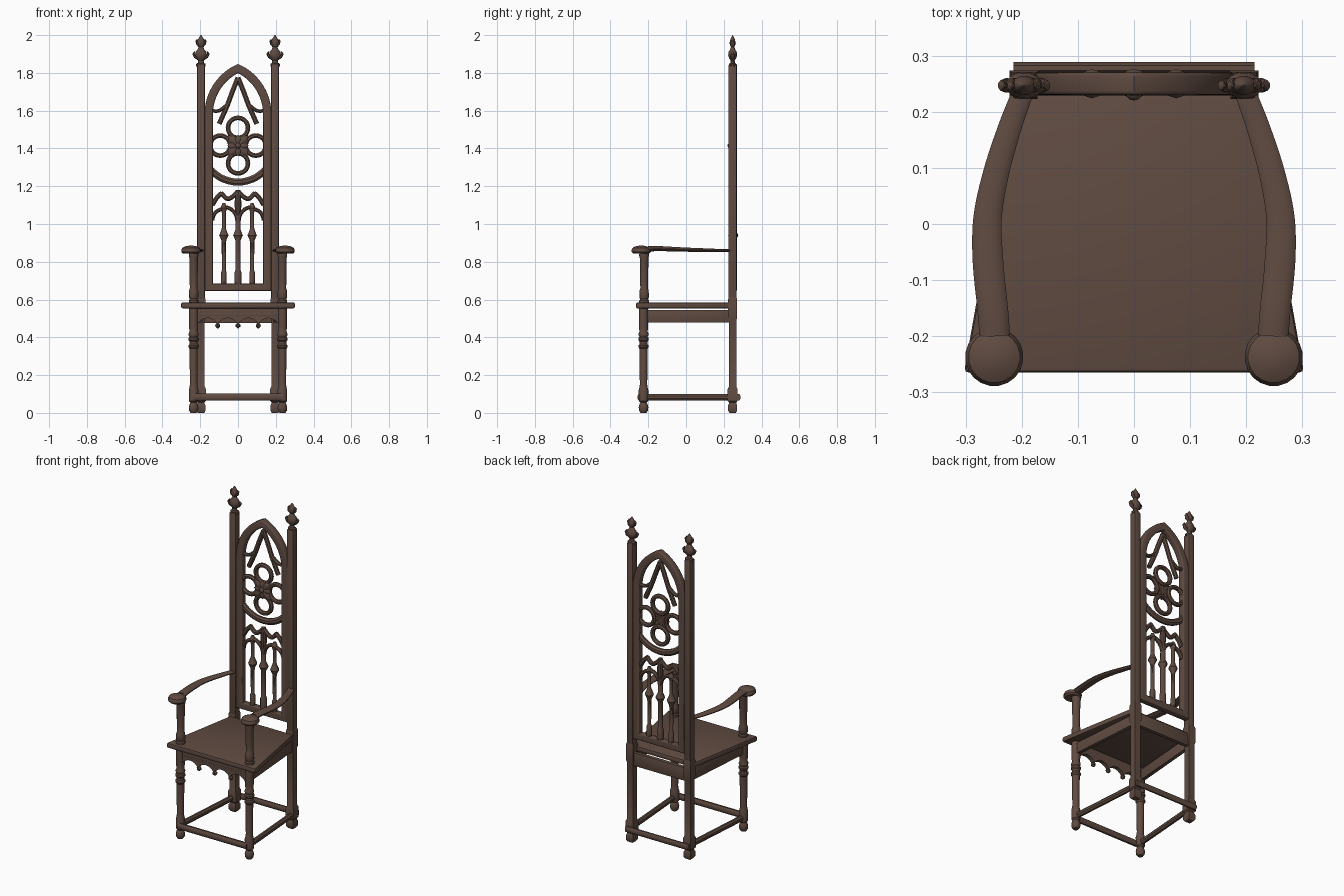
import bpy, bmesh, math
from mathutils import Vector as V

if "Cube" in bpy.data.objects:
    bpy.data.objects.remove(bpy.data.objects["Cube"])

wood = bpy.data.materials.new("dark brown wood")
wood.diffuse_color = (0.115, 0.07, 0.053, 1)
wood.use_nodes = True
wood.node_tree.nodes["Principled BSDF"].inputs["Base Color"].default_value = wood.diffuse_color


def finish(name, bm, angle=35):
    bmesh.ops.recalc_face_normals(bm, faces=bm.faces)
    me = bpy.data.meshes.new(name)
    bm.to_mesh(me)
    bm.free()
    ob = bpy.data.objects.new(name, me)
    bpy.context.collection.objects.link(ob)
    me.materials.append(wood)
    bpy.ops.object.select_all(action='DESELECT')
    ob.select_set(True)
    bpy.context.view_layer.objects.active = ob
    bpy.ops.object.shade_smooth_by_angle(angle=math.radians(angle))
    return ob


def sweep(name, pts, sizes, up, n=10, closed=False):
    """Elliptical bar along a path; sizes are (half width, half size along up)."""
    pts = [V(p) for p in pts]
    up, m = V(up), len(pts)
    if isinstance(sizes, tuple):
        sizes = [sizes] * m
    bm, rings = bmesh.new(), []
    for i, p in enumerate(pts):
        a = pts[(i - 1) % m] if closed else pts[max(i - 1, 0)]
        b = pts[(i + 1) % m] if closed else pts[min(i + 1, m - 1)]
        side = (b - a).cross(up).normalized()
        w, h = sizes[i]
        rings.append([bm.verts.new(p + side * w * math.cos(t) + up * h * math.sin(t))
                      for t in [2 * math.pi * (k + .5) / n for k in range(n)]])
    for i in range(m if closed else m - 1):
        r, s = rings[i], rings[(i + 1) % m]
        for k in range(n):
            bm.faces.new((r[k], r[(k + 1) % n], s[(k + 1) % n], s[k]))
    if not closed:
        bm.faces.new(rings[0])
        bm.faces.new(rings[-1])
    return finish(name, bm)


def lathe(name, x, y, prof, n=16, sy=1):
    """Turned part from (radius, z) pairs."""
    bm, rings = bmesh.new(), []
    for r, z in prof:
        rings.append([bm.verts.new((x + r * math.cos(t), y + sy * r * math.sin(t), z))
                      for t in [2 * math.pi * (k + .5) / n for k in range(n)]])
    for r, s in zip(rings, rings[1:]):
        for k in range(n):
            bm.faces.new((r[k], r[(k + 1) % n], s[(k + 1) % n], s[k]))
    bm.faces.new(rings[0])
    bm.faces.new(rings[-1])
    return finish(name, bm)


def slab(name, bottom, z0, z1, bev=.005):
    """Flat board from an xy outline."""
    bm = bmesh.new()
    f = bm.faces.new([bm.verts.new((x, y, z0)) for x, y in bottom])
    ext = bmesh.ops.extrude_face_region(bm, geom=[f])
    for v in [g for g in ext['geom'] if isinstance(g, bmesh.types.BMVert)]:
        v.co.z = z1
    bmesh.ops.recalc_face_normals(bm, faces=bm.faces)
    bmesh.ops.bevel(bm, geom=bm.edges[:], offset=bev, segments=2, affect='EDGES', profile=.5)
    return finish(name, bm)


def rect(x0, x1, y0, y1):
    return [(x0, y0), (x1, y0), (x1, y1), (x0, y1)]


def panel(name, loops, y, half, bev=0.0):
    """Fretwork panel from xz outlines, holes included."""
    cu = bpy.data.curves.new(name, 'CURVE')
    cu.dimensions, cu.fill_mode = '2D', 'BOTH'
    cu.extrude, cu.bevel_depth, cu.bevel_resolution, cu.offset = half - bev, bev, 2, -bev
    for lp in loops:
        sp = cu.splines.new('POLY')
        sp.points.add(len(lp) - 1)
        for p, (x, z) in zip(sp.points, lp):
            p.co = (x, z, 0, 1)
        sp.use_cyclic_u = True
    tmp = bpy.data.objects.new(name, cu)
    bpy.context.collection.objects.link(tmp)
    me = tmp.to_mesh()
    bm = bmesh.new()
    bm.from_mesh(me)
    tmp.to_mesh_clear()
    bpy.data.objects.remove(tmp)
    bmesh.ops.remove_doubles(bm, verts=bm.verts, dist=1e-5)
    for v in bm.verts:
        v.co = (v.co.x, y - v.co.z, v.co.y)
    return finish(name, bm)


def arc(cx, cz, r, a0, a1, n=14):
    return [(cx + r * math.cos(math.radians(a0 + (a1 - a0) * i / n)),
             cz + r * math.sin(math.radians(a0 + (a1 - a0) * i / n))) for i in range(n + 1)]


def smooth(pts, k=6):
    """Catmull-Rom refinement of a tuple path."""
    P = [V(p) for p in [pts[0]] + pts + [pts[-1]]]
    out = []
    for a, b, c, d in zip(P, P[1:], P[2:], P[3:]):
        for t in [i / k for i in range(k)]:
            out.append(.5 * (2 * b + (c - a) * t + (2 * a - 5 * b + 4 * c - d) * t**2
                             + (3 * b - a - 3 * c + d) * t**3))
    return out + [P[-1]]


YB = .25  # depth of the chair back


def bar(name, xz, w=.011, h=.014, closed=False):
    return sweep(name, [(x, YB, z) for x, z in xz], (w, h), (0, 1, 0), 8, closed)


# seat
slab("seat", [(-.303, -.265), (.303, -.265), (.215, .232), (-.215, .232)], .553, .585, .009)

# front apron with four cusped arches
edge = [(-.215 + .43 * i / 64, .468 + .034 * abs(math.sin(math.pi * i / 16)) ** .7) for i in range(65)]
panel("front_apron", [edge + [(.215, .556), (-.215, .556)]], -.225, .012)
for x in (-.1075, 0, .1075):
    lathe("apron_drop", x, -.225, [(.006, .475), (.014, .466), (.013, .456), (.003, .448)], 10)
bar("apron_bead", [(-.215, .52), (.215, .52)], .005, .003).location.y = -.4875
slab("back_apron", rect(-.18, .18, .238, .262), .475, .556, .003)
bar("back_stretcher", [(-.215, .083), (.215, .083)], .019, .012).location.y = .028
bar("front_stretcher", [(-.235, .083), (.235, .083)], .02, .014).location.y = -.494

leg = [(.016, 0), (.024, .012), (.026, .03), (.022, .046), (.017, .054), (.025, .062), (.026, .12),
       (.022, .135), (.02, .15), (.022, .34), (.028, .348), (.028, .358), (.022, .364), (.022, .378),
       (.028, .385), (.028, .396), (.022, .402), (.027, .412), (.027, .42), (.022, .43), (.025, .46), (.025, .556)]
arm_post = [(.026, .583), (.026, .595), (.021, .602), (.026, .612), (.025, .645), (.02, .66), (.022, .70),
            (.023, .82), (.026, .83), (.026, .842), (.021, .862)]
finial = [(.026, 1.835), (.026, 1.848), (.017, 1.853), (.015, 1.866), (.026, 1.878), (.033, 1.895),
          (.029, 1.912), (.017, 1.926), (.013, 1.938), (.02, 1.948), (.023, 1.958), (.017, 1.975),
          (.012, 1.985), (.002, 2.0)]

for s in (-1, 1):
    # front legs and arm supports
    lathe("front_leg", s * .235, -.225, leg)
    lathe("arm_post", s * .235, -.222, arm_post)
    # back posts: square, with a chamfered shaft under the seat
    slab("back_post", rect(s * .196 - .021, s * .196 + .021, .224, .268), .5, 1.842, .005)
    lathe("back_leg", s * .196, .247, [(.024, 0), (.034, .012), (.034, .04), (.027, .05), (.027, .056), (.037, .064),
                                       (.037, .125), (.028, .14), (.028, .49), (.034, .505), (.034, .6), (.03, .61)], 4)
    # finial with leaves
    lathe("finial", s * .196, .247, finial, 12, .75)
    for d in (-1, 1):
        for z, r in ((1.885, .036), (1.952, .021)):
            sweep("finial_leaf", [(s * .196 + d * r * k, .247, z + dz) for k, dz in
                                  ((.4, -.015), (.85, 0), (1.1, .016), (.95, .028))],
                  [(.004, .008), (.008, .014), (.007, .01), (.002, .003)], (0, 1, 0), 8)
    # side apron and side stretcher
    slab("side_apron", [(s * .247, -.225), (s * .223, -.225), (s * .187, .245), (s * .21, .245)], .478, .545, .003)
    sweep("side_stretcher", [(s * .235, -.225, .083), (s * .2, .25, .083)], (.015, .018), (0, 0, 1), 8)
    # curved arm ending in a rounded hand rest
    path = smooth([(s * .198, .235, .86), (s * .222, .17, .86), (s * .246, .09, .862), (s * .261, .01, .864),
                   (s * .26, -.07, .867), (s * .252, -.15, .87), (s * .248, -.2, .868)])
    n = len(path)
    sizes = [(.019 + .009 * min(1, i / n * 1.6), .007 + .008 * i / n) for i in range(n)]
    sweep("arm", path, sizes, (0, 0, 1), 14)
    lathe("arm_hand_rest", s * .249, -.237, [(.026, .846), (.042, .843), (.051, .852), (.052, .862), (.046, .874),
                                             (.03, .882), (.008, .886)], 20)


# pointed arch frame of the back
def gothic(a, z0):
    right = [p for p in arc(-.113, 1.58, a + .113, 0, math.degrees(math.acos(.113 / (a + .113))), 16)]
    return [(-a, z0), (a, z0)] + right + [(-x, z) for x, z in right[-2::-1]]


panel("back_frame", [gothic(.177, .645), gothic(.133, .685)], YB, .02, .007)

# lower tracery: mullions, spindles, arches and wavy crest
spindle = [(.016, .68), (.016, .74), (.011, .755), (.012, .9), (.014, .915), (.026, .94), (.014, .968),
           (.011, .98), (.011, 1.06), (.018, 1.085), (.008, 1.11)]
lathe("centre_mullion", 0, YB, [(.02, .68), (.02, .74), (.015, .755), (.015, .915), (.027, .94), (.015, .968),
                                (.014, 1.06), (.02, 1.1), (.014, 1.18)], 10)
for s in (-1, 1):
    lathe("side_mullion", s * .075, YB, spindle, 10)
    bar("outer_arch", [(s * x, z) for x, z in arc(.075, 1.02, .06, 0, 90, 8)], .011)
    bar("inner_arch", [(s * x, z) for x, z in arc(.075, 1.02, .07, 180, 90, 8)], .011)
    crest = smooth([(s * .135, 1.1, 0), (s * .115, 1.135, 0), (s * .085, 1.165, 0)])
    bar("crest_outer", [p[:2] for p in crest], .013)
    crest = smooth([(s * .09, 1.165, 0), (s * .06, 1.135, 0), (s * .035, 1.14, 0), (0, 1.172, 0)])
    bar("crest_inner", [p[:2] for p in crest], .013)
    # upper tracery
    ray = smooth([(0, 1.775, 0), (s * .03, 1.7, 0), (s * .06, 1.62, 0), (s * .1, 1.53, 0)])
    bar("upper_ray", [p[:2] for p in ray], .014)
    bar("upper_cusp", [p[:2] for p in smooth([(s * .14, 1.6, 0), (s * .1, 1.6, 0), (s * .06, 1.63, 0)])], .01)

# rose: four rings, lower crescent and central flower
C = 1.415
for i in range(4):
    t = math.pi / 2 * i
    ring = arc(.094 * math.cos(t), C + .094 * math.sin(t), .053, 0, 360, 28)[:-1]
    bar("rose_ring", ring, .013, .015, True)
    for q, r in ((t, .056), (t + math.pi / 4, .074)):
        c, d = math.cos(q), math.sin(q)
        sweep("rose_petal", [(c * r * k, .24, C + d * r * k) for k in (.1, .5, .75, 1)],
              [(.008, .01), (.02, .012), (.015, .01), (.002, .003)], (0, 1, 0), 8)
bar("rose_crescent", arc(0, C, .193, -140, -40), .02, .015)
bm = bmesh.new()
bmesh.ops.create_uvsphere(bm, u_segments=12, v_segments=8, radius=.016)
bmesh.ops.translate(bm, verts=bm.verts, vec=(0, .236, C))
finish("rose_centre", bm)
